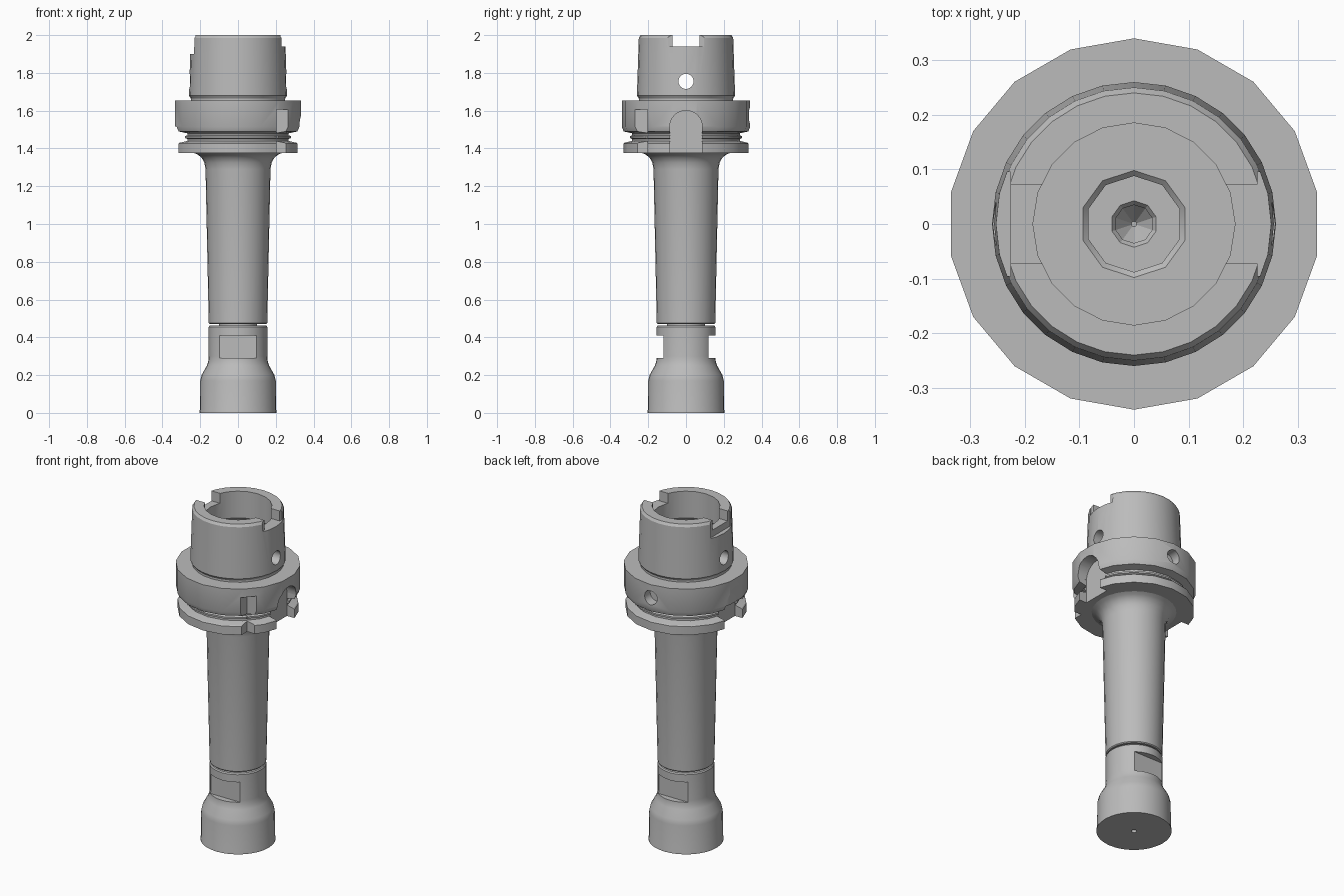
import bpy, bmesh, math
from mathutils import Matrix

cube = bpy.data.objects.get("Cube")
if cube:
    bpy.data.objects.remove(cube)

steel = bpy.data.materials.new("brushed steel grey")
steel.use_nodes = True
COLOR = (0.5, 0.5, 0.5, 1)
steel.diffuse_color = COLOR
steel.node_tree.nodes["Principled BSDF"].inputs["Base Color"].default_value = COLOR


def add_object(name, bm):
    bmesh.ops.recalc_face_normals(bm, faces=bm.faces)
    mesh = bpy.data.meshes.new(name)
    bm.to_mesh(mesh)
    bm.free()
    mesh.materials.append(steel)
    obj = bpy.data.objects.new(name, mesh)
    bpy.context.collection.objects.link(obj)
    return obj


def revolve(name, profile, sides):
    """Closed solid from (radius, height) points, first vertex on +y."""
    bm = bmesh.new()
    rings = []
    for r, z in profile:
        angles = [math.pi / 2 + math.tau * i / sides for i in range(sides)]
        rings.append([bm.verts.new((r * math.cos(a), r * math.sin(a), z)) for a in angles])
    for low, high in zip(rings, rings[1:]):
        for i in range(sides):
            j = (i + 1) % sides
            bm.faces.new((low[i], low[j], high[j], high[i]))
    bm.faces.new(rings[0])
    bm.faces.new(rings[-1])
    return add_object(name, bm)


def box(name, low, high, angle=0.0):
    """Box between two corners, turned about z afterwards."""
    bm = bmesh.new()
    bmesh.ops.create_cube(bm, size=1)
    for v in bm.verts:
        v.co = [l + (c + 0.5) * (h - l) for c, l, h in zip(v.co, low, high)]
    bm.transform(Matrix.Rotation(angle, 4, "Z"))
    return add_object(name, bm)


def rod(name, radius, start, end, z, angle=0.0, sides=24):
    """Horizontal cylinder running outward along x, turned about z."""
    bm = bmesh.new()
    bmesh.ops.create_cone(bm, cap_ends=True, segments=sides, radius1=radius,
                          radius2=radius, depth=end - start)
    place = Matrix.Translation(((start + end) / 2, 0, z)) @ Matrix.Rotation(math.pi / 2, 4, "Y")
    bm.transform(Matrix.Rotation(angle, 4, "Z") @ place)
    return add_object(name, bm)


def carve(obj, cutters):
    bpy.context.view_layer.objects.active = obj
    for cutter in cutters:
        mod = obj.modifiers.new("cut", "BOOLEAN")
        mod.operation = "DIFFERENCE"
        mod.solver = "EXACT"
        mod.object = cutter
        bpy.ops.object.modifier_apply(modifier=mod.name)
    for cutter in cutters:
        bpy.data.objects.remove(cutter)


# Hollow taper at the top
taper = revolve("taper_sleeve", [(0.25, 1.645), (0.25, 1.665), (0.26, 1.68),
                                 (0.25, 1.985), (0.24, 2.0)], 28)
cuts = [revolve("bore_cut", [(0.185, 1.6), (0.2, 1.66), (0.2, 1.82), (0.185, 1.84),
                             (0.185, 2.1)], 20),
        rod("cross_hole_cut", 0.04, -0.4, 0.4, 1.755)]
for angle, floor in ((0, 1.94), (math.pi, 1.9)):
    cuts.append(box("slot_cut", (0.1, -0.072, 1.94), (0.4, 0.072, 2.1), angle))
    cuts.append(box("slot_mouth_cut", (0.226, -0.095, floor), (0.4, 0.095, 2.1), angle))
carve(taper, cuts)

# Grooved gripping flange
flange = revolve("grip_flange", [(0.22, 1.375), (0.33, 1.375), (0.33, 1.425), (0.325, 1.43),
                                 (0.285, 1.44), (0.285, 1.45), (0.297, 1.455), (0.297, 1.465),
                                 (0.285, 1.47), (0.285, 1.48), (0.33, 1.49),
                                 (0.34, 1.515), (0.34, 1.655)], 18)
cuts = [revolve("bore_floor_cut", [(0.185, 1.61), (0.185, 1.7)], 20),
        revolve("pocket_cut", [(0.088, 1.5), (0.088, 1.6), (0.1, 1.612)], 10),
        revolve("centre_hole_cut", [(0.005, 1.39), (0.035, 1.43), (0.035, 1.49),
                                    (0.044, 1.502)], 10),
        rod("back_hole_cut", 0.042, 0.28, 0.5, 1.575, math.pi / 2)]
# Round-topped drive slots on both sides
for angle in (0, math.pi):
    cuts.append(rod("key_round_cut", 0.086, 0.265, 0.5, 1.515, angle, 32))
    cuts.append(box("key_slot_cut", (0.265, -0.086, 1.3), (0.5, 0.086, 1.516), angle))
# V-shaped orientation notch
notch = box("notch_cut", (-0.04, -0.04, 1.3), (0.04, 0.04, 1.605), math.pi / 4)
notch.data.transform(Matrix.Rotation(-math.pi / 4, 4, "Z") @ Matrix.Translation((0.345, 0, 0)))
cuts.append(notch)
carve(flange, cuts)

# Long slightly tapered shank with a fillet under the flange
shank = revolve("shank", [(0.15, 0.47), (0.155, 0.475), (0.172, 1.29), (0.178, 1.325),
                          (0.192, 1.35), (0.212, 1.367), (0.238, 1.378)], 28)
neck = revolve("nut_neck", [(0.1, 0.45), (0.1, 0.48)], 20)

# Clamping nut with two spanner flats and a small hole underneath
nut = revolve("clamping_nut", [(0.205, 0.0), (0.205, 0.008), (0.202, 0.018), (0.2, 0.17),
                               (0.193, 0.2), (0.165, 0.25), (0.157, 0.275), (0.155, 0.3),
                               (0.155, 0.455), (0.15, 0.462)], 32)
cuts = [box("flat_cut", (-0.3, 0.12, 0.29), (0.3, 0.3, 0.41), a) for a in (0, math.pi)]
cuts.append(revolve("end_hole_cut", [(0.015, -0.1), (0.015, 0.06)], 12))
carve(nut, cuts)

# Smooth shading with crisp edges
for obj in (taper, flange, shank, neck, nut):
    bpy.ops.object.select_all(action="DESELECT")
    obj.select_set(True)
    bpy.context.view_layer.objects.active = obj
    bpy.ops.object.shade_smooth_by_angle(angle=math.radians(28))
